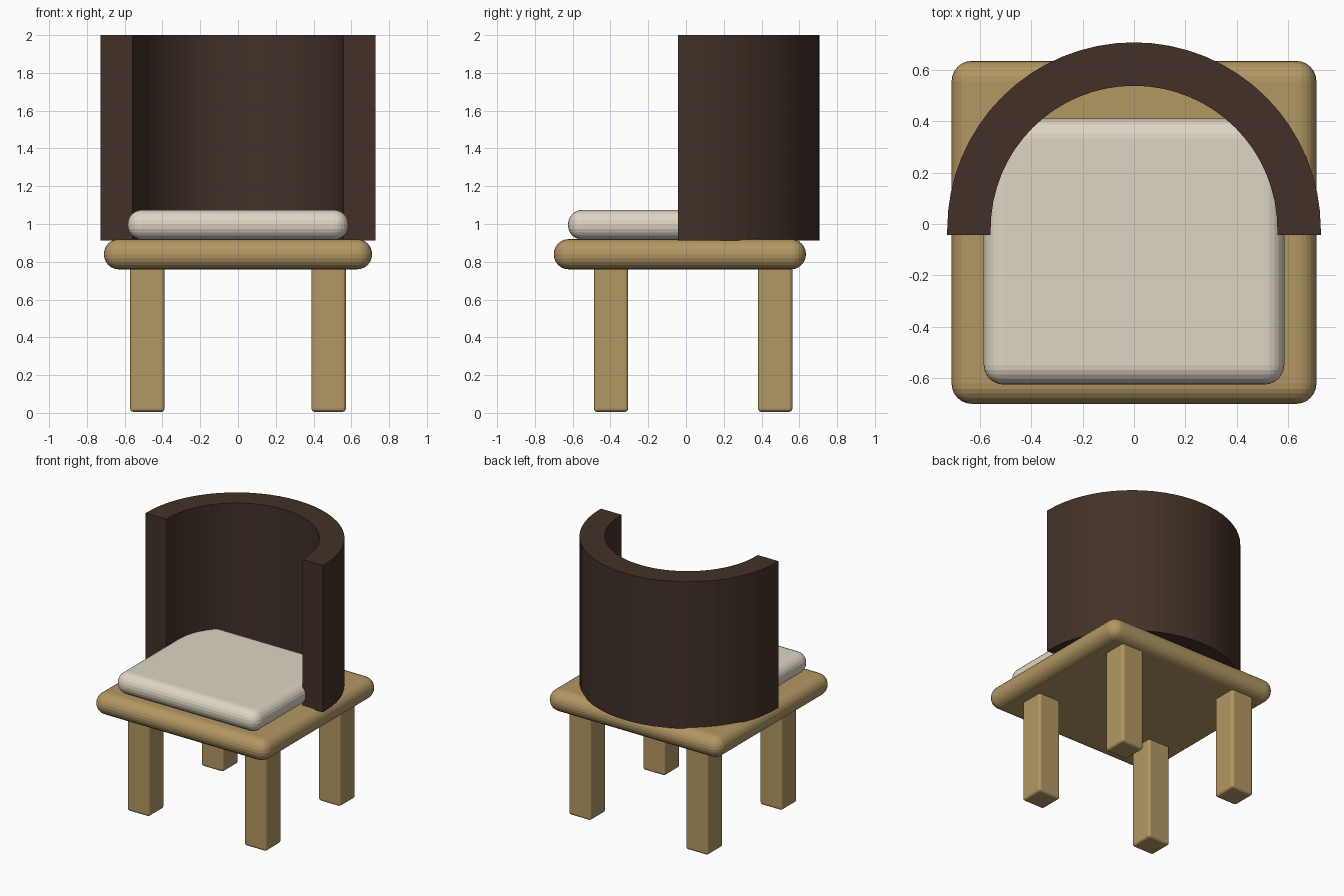
import bpy, bmesh, math

cube = bpy.data.objects.get("Cube")
if cube:
    bpy.data.objects.remove(cube, do_unlink=True)


def material(name, r, g, b):
    m = bpy.data.materials.new(name)
    m.use_nodes = True
    m.diffuse_color = (r, g, b, 1)
    m.node_tree.nodes["Principled BSDF"].inputs["Base Color"].default_value = (r, g, b, 1)
    return m


oak = material("light oak", 0.45, 0.31, 0.125)
walnut = material("dark walnut", 0.054, 0.031, 0.021)
linen = material("cream linen", 0.73, 0.67, 0.56)


def add_object(name, bm, mat):
    bmesh.ops.recalc_face_normals(bm, faces=bm.faces)
    mesh = bpy.data.meshes.new(name)
    bm.to_mesh(mesh)
    bm.free()
    mesh.materials.append(mat)
    obj = bpy.data.objects.new(name, mesh)
    bpy.context.collection.objects.link(obj)
    return obj


def rounded_box(name, low, high, radius, segments, mat):
    """Box between two corners with rounded edges."""
    bm = bmesh.new()
    bmesh.ops.create_cube(bm, size=1)
    for v in bm.verts:
        v.co = [(a + b) / 2 + c * (b - a) for a, b, c in zip(low, high, v.co)]
    obj = add_object(name, bm, mat)
    bevel = obj.modifiers.new("rounding", "BEVEL")
    bevel.width = radius
    bevel.segments = segments
    return obj


# Seat board and cushion
rounded_box("seat", (-0.71, -0.70, 0.76), (0.71, 0.635, 0.92), 0.079, 6, oak)
rounded_box("cushion", (-0.585, -0.625, 0.917), (0.585, 0.41, 1.075), 0.077, 6, linen)

# Four square legs
for side, x in (("left", 0.48), ("right", -0.48)):
    for end, y in (("front", -0.397), ("back", 0.472)):
        rounded_box(f"{end}_{side}_leg", (x - 0.091, y - 0.091, 0.005),
                    (x + 0.091, y + 0.091, 0.78), 0.018, 3, oak)

# Half-round backrest: thick arc with short straight ends
STEPS, CENTRE_Y, FRONT_Y = 32, -0.02, -0.043


def arc(radius):
    points = [(radius, FRONT_Y)]
    for i in range(STEPS + 1):
        a = math.pi * i / STEPS
        points.append((radius * math.cos(a), CENTRE_Y + radius * math.sin(a)))
    return points + [(-radius, FRONT_Y)]


bm = bmesh.new()
outline = arc(0.727) + arc(0.558)[::-1]
face = bm.faces.new([bm.verts.new((x, y, 0.912)) for x, y in outline])
result = bmesh.ops.extrude_face_region(bm, geom=[face])
top = [g for g in result["geom"] if isinstance(g, bmesh.types.BMVert)]
bmesh.ops.translate(bm, vec=(0, 0, 1.088), verts=top)
add_object("backrest", bm, walnut)
